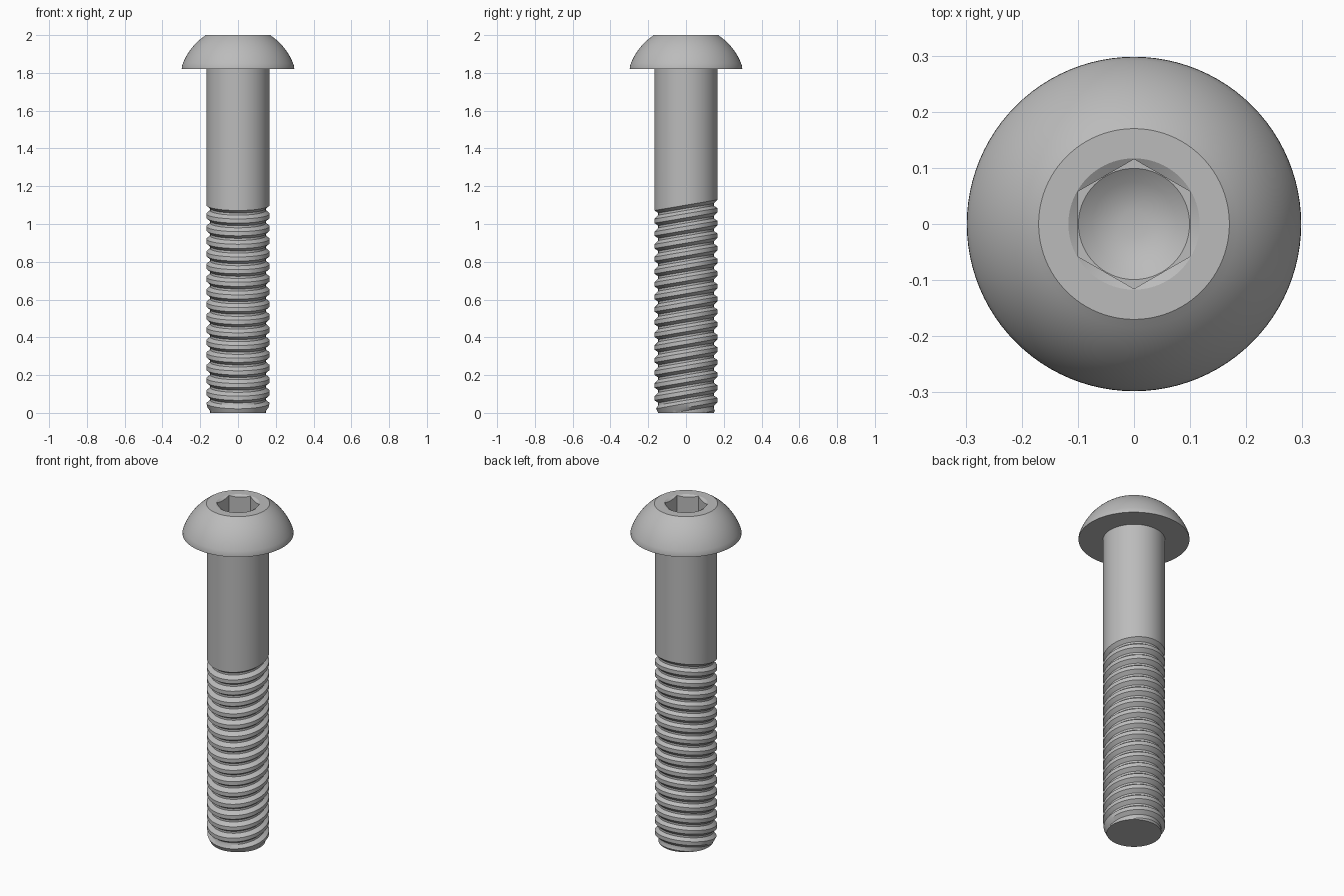
import bpy, bmesh, math

if "Cube" in bpy.data.objects:
    bpy.data.objects.remove(bpy.data.objects["Cube"], do_unlink=True)

SEGMENTS = 96
SHANK_R, ROOT_R = 0.167, 0.147
PITCH, TILT = 0.067, 0.17
HEAD_Z, THREAD_TOP = 1.82, 1.10

steel = bpy.data.materials.new("steel grey")
steel.use_nodes = True
GREY = (0.5, 0.5, 0.5, 1)
steel.diffuse_color = GREY
steel.node_tree.nodes["Principled BSDF"].inputs["Base Color"].default_value = GREY


def lathe(rows):
    """Skin rings; each row maps an angle to (radius, height)."""
    bm = bmesh.new()
    rings = []
    for row in rows:
        ring = []
        for i in range(SEGMENTS):
            a = math.tau * i / SEGMENTS
            r, z = row(a)
            ring.append(bm.verts.new((r * math.cos(a), r * math.sin(a), z)))
        rings.append(ring)
    for upper, lower in zip(rings, rings[1:]):
        for i in range(SEGMENTS):
            j = (i + 1) % SEGMENTS
            bm.faces.new((upper[i], lower[i], lower[j], upper[j]))
    return bm, rings


def finish(bm, name):
    bmesh.ops.recalc_face_normals(bm, faces=bm.faces)
    mesh = bpy.data.meshes.new(name)
    bm.to_mesh(mesh)
    bm.free()
    mesh.materials.append(steel)
    obj = bpy.data.objects.new(name, mesh)
    bpy.context.collection.objects.link(obj)
    bpy.ops.object.select_all(action='DESELECT')
    obj.select_set(True)
    bpy.context.view_layer.objects.active = obj
    bpy.ops.object.shade_smooth_by_angle(angle=math.radians(30))


def level(r, z):
    return lambda a: (r, z)


def tilted(r, z):
    return lambda a: (r, z + TILT * r * math.sin(a))


# Hexagonal socket outline, with corners on the y axis
def hex_radius(a):
    sixth = math.pi / 3
    return 0.1 / math.cos((a + sixth / 2) % sixth - sixth / 2)


def socket_rim(a):
    r = hex_radius(a)
    return r, 2 - (0.117 - r) * 0.6


# Domed head with lip, flat top and recessed socket
rows = [level(SHANK_R, HEAD_Z), level(0.298, HEAD_Z)]
dome_z, dome_r = 1.737, 0.313
start, end = math.asin(0.098 / dome_r), math.acos(0.17 / dome_r)
for k in range(13):
    t = start + (end - start) * k / 12
    z = 2.0 if k == 12 else dome_z + dome_r * math.sin(t)
    rows.append(level(dome_r * math.cos(t), z))
rows += [level(0.117, 2), socket_rim, lambda a: (hex_radius(a), 1.89),
         level(0.099, 1.89), level(0.075, 1.873), level(0.05, 1.862),
         level(0.025, 1.856)]
bm, rings = lathe(rows)
bm.faces.new(rings[-1])
finish(bm, "button_head")

# Plain shank running into slanted thread ridges
rows = [level(SHANK_R, HEAD_Z), tilted(SHANK_R, THREAD_TOP)]
z = THREAD_TOP
while z > -PITCH:
    for r, drop in ((ROOT_R, 0.25), (ROOT_R, 0.42), (SHANK_R, 0.67), (SHANK_R, 1)):
        rows.append(tilted(r, z - PITCH * drop))
    z -= PITCH
bm, rings = lathe(rows)

# Flat end cut level, with a chamfer narrowing the last ridges
bmesh.ops.bisect_plane(bm, geom=bm.verts[:] + bm.edges[:] + bm.faces[:],
                       plane_co=(0, 0, 0), plane_no=(0, 0, 1), clear_inner=True)
for v in bm.verts:
    r = math.hypot(v.co.x, v.co.y)
    scale = min(1, (ROOT_R + 0.5 * max(v.co.z, 0)) / r)
    v.co.x *= scale
    v.co.y *= scale
end_loop = [e for e in bm.edges if e.is_boundary and e.verts[0].co.z < 0.01]
bmesh.ops.contextual_create(bm, geom=end_loop)
finish(bm, "threaded_shank")
